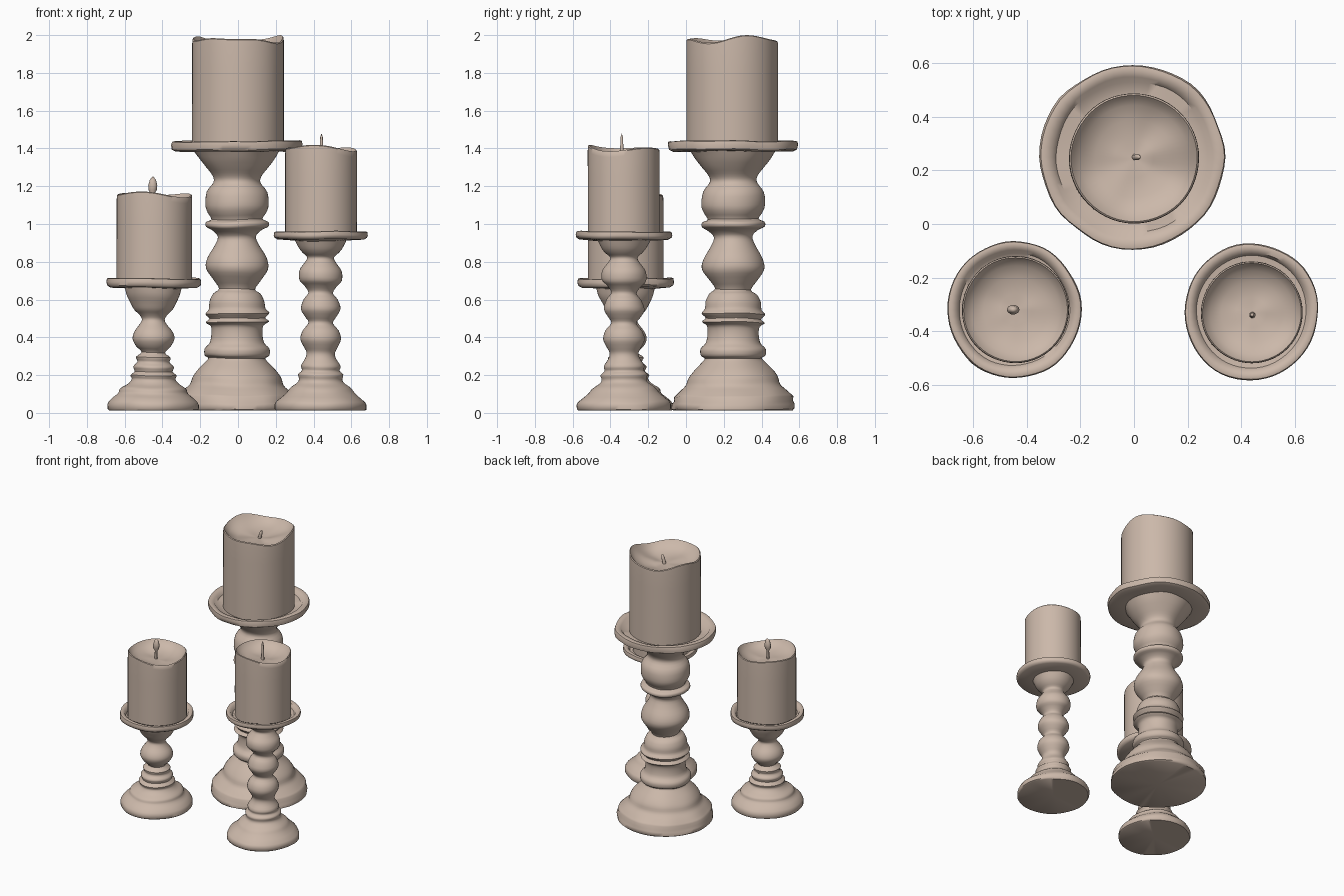
import bpy, bmesh, math
from mathutils import Vector, noise

mat = bpy.data.materials.new("warm beige")
mat.diffuse_color = (0.60, 0.48, 0.40, 1)


def lathe(name, profile, centre, segs=56, warp=None, angle=50):
    """Spin a (radius, z) profile about a vertical axis; warp adds hand-made wobble."""
    bm = bmesh.new()
    rings = []
    for r, z in profile:
        if r == 0:
            rings.append([bm.verts.new((0, 0, z))])
            continue
        rings.append([bm.verts.new((r * math.cos(a), r * math.sin(a), z))
                      for a in (2 * math.pi * i / segs for i in range(segs))])
    for a, b in zip(rings, rings[1:]):
        for i in range(segs):
            j = (i + 1) % segs
            if len(a) == 1:
                bm.faces.new((a[0], b[j], b[i]))
            elif len(b) == 1:
                bm.faces.new((a[i], a[j], b[0]))
            else:
                bm.faces.new((a[i], a[j], b[j], b[i]))
    if warp:
        for v in bm.verts:
            v.co = warp(v.co.copy())
    bmesh.ops.recalc_face_normals(bm, faces=bm.faces)
    me = bpy.data.meshes.new(name)
    bm.to_mesh(me)
    bm.free()
    me.materials.append(mat)
    ob = bpy.data.objects.new(name, me)
    ob.location = (centre[0], centre[1], 0)
    bpy.context.collection.objects.link(ob)
    bpy.ops.object.select_all(action='DESELECT')
    ob.select_set(True)
    bpy.context.view_layer.objects.active = ob
    bpy.ops.object.shade_smooth_by_angle(angle=math.radians(angle))
    return ob


def smooth(points, steps=3):
    """Catmull-Rom curve through the turned column points."""
    p = [points[0]] + points + [points[-1]]
    out = []
    for a, b, c, d in zip(p, p[1:], p[2:], p[3:]):
        for k in range(steps):
            t = k / steps
            out.append(tuple(0.5 * (2 * b[n] + (c[n] - a[n]) * t
                       + (2 * a[n] - 5 * b[n] + 4 * c[n] - d[n]) * t * t
                       + (3 * b[n] - a[n] - 3 * c[n] + d[n]) * t ** 3) for n in (0, 1)))
    return out + [points[-1]]


def holder(name, centre, column, base_r, plate_r, candle_r, under, top, stretch=1.0):
    """Flat foot, turned column and dished plate in one lathe shape."""
    foot = [(0, 0.012), (base_r * 0.97, 0.012), (base_r, 0.02), (base_r, 0.045), (base_r * 0.97, 0.06)]
    plate = [(plate_r * 0.93, under), (plate_r * 0.99, under + 0.01), (plate_r, top - 0.02),
             (plate_r * 0.985, top - 0.003), (plate_r * 0.95, top), (plate_r * 0.87, top - 0.006),
             (plate_r * 0.82, top - 0.03), (candle_r * 0.9, top - 0.035), (0, top - 0.035)]

    def wobble(v):
        k = 1 + 0.03 * noise.noise(Vector((v.x * 7, v.y * 7, v.z * 9 + centre[0] * 5)))
        return Vector((v.x * k, v.y * k * stretch, v.z if v.z < 0.015 else
                       v.z + 0.008 * noise.noise(Vector((v.x * 5, v.y * 5, v.z * 3)))))
    lathe(name, foot + smooth(column) + plate, centre, warp=wobble)


def candle(name, centre, r, bottom, top, dip, waves, tilt):
    """Pillar with a wavy rim and a melted hollow in the top."""
    prof = [(0, bottom), (r, bottom), (r, bottom + 0.15), (r, top - 0.15), (r, top - 0.03),
            (r * 0.995, top - 0.005), (r * 0.97, top), (r * 0.93, top - 0.012),
            (r * 0.82, top - dip * 0.55), (r * 0.6, top - dip * 0.85),
            (r * 0.3, top - dip), (0, top - dip)]

    def melt(v):
        d = math.hypot(v.x, v.y) / r
        k = 1 + 0.012 * noise.noise(Vector((v.x * 6, v.y * 6, v.z * 0.8)))
        if v.z > top - 0.1:
            a = math.atan2(v.y, v.x)
            f = sum(h * math.cos(n * (a - ph)) for n, h, ph in waves)
            v.z += f * d * d + (v.x * tilt[0] + v.y * tilt[1])
            v.z += 0.025 * (1 - d) * noise.noise(Vector((v.x * 9, v.y * 9, top)))
        return Vector((v.x * k, v.y * k, v.z))
    lathe(name, prof, centre, warp=melt, angle=40)


def wick(name, centre, profile, lean=0.0, flat=1.0):
    z0 = profile[0][1]
    lathe(name, profile, centre, segs=10,
          warp=lambda v: Vector((v.x + lean * (v.z - z0), v.y * flat, v.z)))


# Tall holder and candle at the back
C = (-0.005, 0.25)
holder("tall_holder", C, [
    (0.315, 0.085), (0.28, 0.12), (0.25, 0.15), (0.235, 0.19), (0.205, 0.23), (0.165, 0.27), (0.15, 0.29),
    (0.17, 0.305), (0.172, 0.34), (0.145, 0.37), (0.135, 0.42), (0.14, 0.46), (0.168, 0.48), (0.148, 0.50),
    (0.17, 0.525), (0.15, 0.55), (0.145, 0.59), (0.125, 0.63), (0.095, 0.655), (0.125, 0.70), (0.165, 0.76),
    (0.155, 0.82), (0.12, 0.88), (0.10, 0.93), (0.13, 0.965), (0.165, 0.985), (0.165, 1.01), (0.135, 1.025),
    (0.155, 1.06), (0.168, 1.10), (0.16, 1.17), (0.125, 1.22), (0.13, 1.255), (0.165, 1.30), (0.195, 1.34),
    (0.225, 1.385)], 0.325, 0.345, 0.24, 1.385, 1.44)
candle("tall_candle", (0, 0.245), 0.243, 1.40, 1.978, 0.07,
       [(2, 0.008, 0.4), (3, 0.012, 2.6), (5, 0.006, 0.2)], (0, 0))
wick("tall_wick", (0.0, 0.25), [(0, 1.89), (0.012, 1.89), (0.012, 1.94), (0.007, 1.965), (0, 1.97)], 0.25)

# Short holder and candle at front left
C = (-0.448, -0.32)
holder("short_holder", C, [
    (0.215, 0.08), (0.185, 0.105), (0.175, 0.13), (0.135, 0.155), (0.115, 0.18), (0.122, 0.20), (0.10, 0.22),
    (0.108, 0.245), (0.085, 0.27), (0.092, 0.295), (0.062, 0.32), (0.09, 0.35), (0.11, 0.39), (0.10, 0.43),
    (0.07, 0.47), (0.06, 0.495), (0.075, 0.52), (0.10, 0.545), (0.12, 0.58), (0.14, 0.62), (0.15, 0.66)],
       0.242, 0.25, 0.2, 0.665, 0.713, 1.03)
candle("short_candle", (-0.442, -0.32), 0.2, 0.68, 1.158, 0.06,
       [(2, 0.006, 1.0), (3, 0.008, 2.4)], (-0.03, 0))
wick("short_wick", (-0.455, -0.32), [(0, 1.08), (0.01, 1.08), (0.01, 1.16), (0.022, 1.18), (0.024, 1.205),
                                    (0.016, 1.235), (0, 1.252)], 0.03, 0.75)

# Medium holder and candle at front right
C = (0.438, -0.328)
holder("medium_holder", C, [
    (0.205, 0.085), (0.18, 0.11), (0.16, 0.135), (0.125, 0.16), (0.115, 0.18), (0.12, 0.205), (0.10, 0.225),
    (0.105, 0.25), (0.08, 0.29), (0.075, 0.32), (0.09, 0.35), (0.107, 0.39), (0.095, 0.435), (0.065, 0.475),
    (0.085, 0.51), (0.105, 0.55), (0.09, 0.60), (0.065, 0.635), (0.085, 0.67), (0.112, 0.70), (0.112, 0.75),
    (0.085, 0.79), (0.07, 0.82), (0.095, 0.845), (0.115, 0.87), (0.135, 0.91)],
       0.24, 0.25, 0.19, 0.918, 0.96, 1.03)
candle("medium_candle", (0.44, -0.33), 0.19, 0.93, 1.402, 0.06,
       [(2, 0.008, 1.2), (3, 0.007, 0.5)], (-0.03, -0.02))
wick("medium_wick", (0.442, -0.34), [(0, 1.33), (0.012, 1.33), (0.009, 1.40), (0.007, 1.46), (0, 1.48)])
